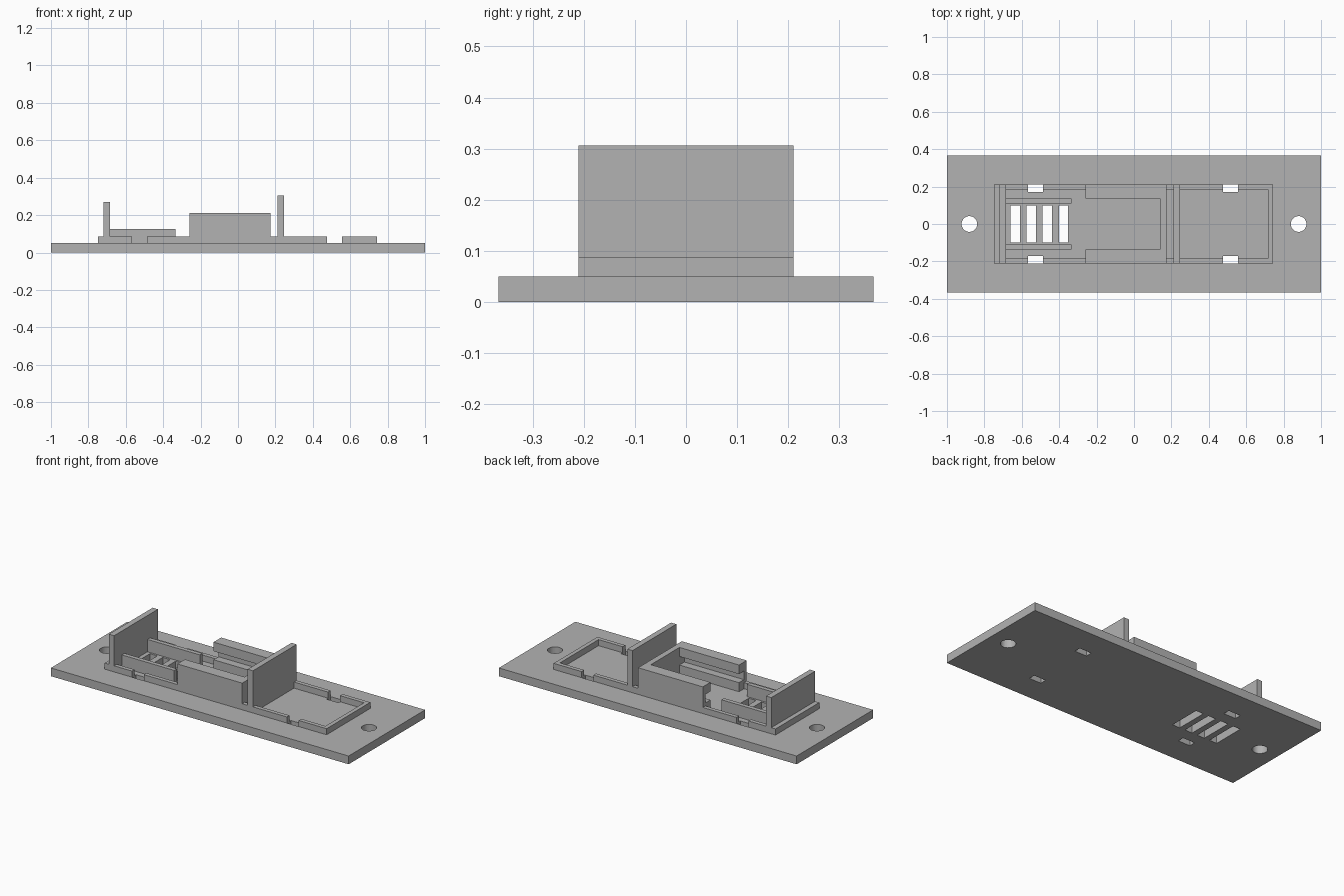
import bpy
import bmesh

if "Cube" in bpy.data.objects:
    bpy.data.objects.remove(bpy.data.objects["Cube"], do_unlink=True)

grey = bpy.data.materials.new("matte grey")
grey.use_nodes = True
COLOUR = (0.45, 0.45, 0.45, 1)
grey.diffuse_color = COLOUR
grey.node_tree.nodes["Principled BSDF"].inputs["Base Color"].default_value = COLOUR

TOP = 0.05       # top of base plate
RIM = 0.087      # top of low rim
HALF = 0.21      # half width of the housing
THIN = 0.025     # rim thickness


def finish(name, bm):
    bmesh.ops.recalc_face_normals(bm, faces=bm.faces)
    mesh = bpy.data.meshes.new(name)
    bm.to_mesh(mesh)
    bm.free()
    mesh.materials.append(grey)
    obj = bpy.data.objects.new(name, mesh)
    bpy.context.collection.objects.link(obj)
    return obj


def add_box(bm, x0, x1, y0, y1, z0, z1):
    verts = bmesh.ops.create_cube(bm, size=1)["verts"]
    bmesh.ops.scale(bm, verts=verts, vec=(x1 - x0, y1 - y0, z1 - z0))
    bmesh.ops.translate(bm, verts=verts,
                        vec=((x0 + x1) / 2, (y0 + y1) / 2, (z0 + z1) / 2))


def box(name, *bounds):
    bm = bmesh.new()
    add_box(bm, *bounds)
    return finish(name, bm)


def extrude_x(name, profile, x0, x1):
    """Extrude a (y, z) outline along x."""
    bm = bmesh.new()
    face = bm.faces.new([bm.verts.new((x0, y, z)) for y, z in profile])
    new = bmesh.ops.extrude_face_region(bm, geom=[face])["geom"]
    bmesh.ops.translate(bm, vec=(x1 - x0, 0, 0),
                        verts=[v for v in new if isinstance(v, bmesh.types.BMVert)])
    return finish(name, bm)


# Base plate with screw holes, vents and clip slots
plate = box("base_plate", -1, 1, -0.367, 0.367, 0, TOP)
bm = bmesh.new()
for x in (-0.88, 0.88):
    hole = bmesh.ops.create_cone(bm, segments=40, radius1=0.042, radius2=0.042,
                                 depth=0.4, cap_ends=True)["verts"]
    bmesh.ops.translate(bm, verts=hole, vec=(x, 0, 0))
for i in range(4):
    x = -0.66 + i * 0.086
    add_box(bm, x, x + 0.05, -0.098, 0.098, -0.1, 0.2)
for x in (-0.566, 0.475):
    for y in (-HALF, 0.17):
        add_box(bm, x, x + 0.08, y, y + HALF - 0.17, -0.1, 0.2)
cutter = finish("plate_cutter", bm)
cutter.hide_render = True
cut = plate.modifiers.new("openings", "BOOLEAN")
cut.operation = "DIFFERENCE"
cut.solver = "EXACT"
cut.object = cutter
bpy.context.view_layer.objects.active = plate
bpy.ops.object.modifier_apply(modifier=cut.name)
bpy.data.objects.remove(cutter, do_unlink=True)

# Low rim, broken at the clip slots
bm = bmesh.new()
for x0, x1 in ((-0.685, -0.566), (-0.486, -0.26), (0.175, 0.212),
               (0.247, 0.475), (0.555, 0.742)):
    for y in (-HALF, HALF - THIN):
        add_box(bm, x0, x1, y, y + THIN, TOP, RIM)
inner = HALF - THIN
add_box(bm, 0.717, 0.742, -inner, inner, TOP, RIM)
add_box(bm, -0.748, -0.72, -HALF, HALF, TOP, RIM)
finish("rim", bm)

# Upright end walls
box("end_wall", -0.72, -0.685, -HALF, HALF, TOP, 0.27)
box("divider_wall", 0.212, 0.247, -HALF, HALF, TOP, 0.306)

# Guide rails beside the vents, and grooved side walls of the pocket
for side, label in ((1, "back"), (-1, "front")):
    y0, y1 = sorted((side * 0.11, side * 0.136))
    box(label + "_guide_rail", -0.685, -0.333, y0, y1, TOP, 0.125)
    lip, groove = 0.137, 0.185
    outline = [(HALF, TOP), (HALF, 0.212), (lip, 0.212), (lip, 0.157),
               (groove, 0.157), (groove, 0.105), (lip, 0.105), (lip, TOP)]
    extrude_x(label + "_pocket_wall", [(side * y, z) for y, z in outline], -0.26, 0.14)
box("pocket_end_wall", 0.14, 0.175, -HALF, HALF, TOP, 0.212)
